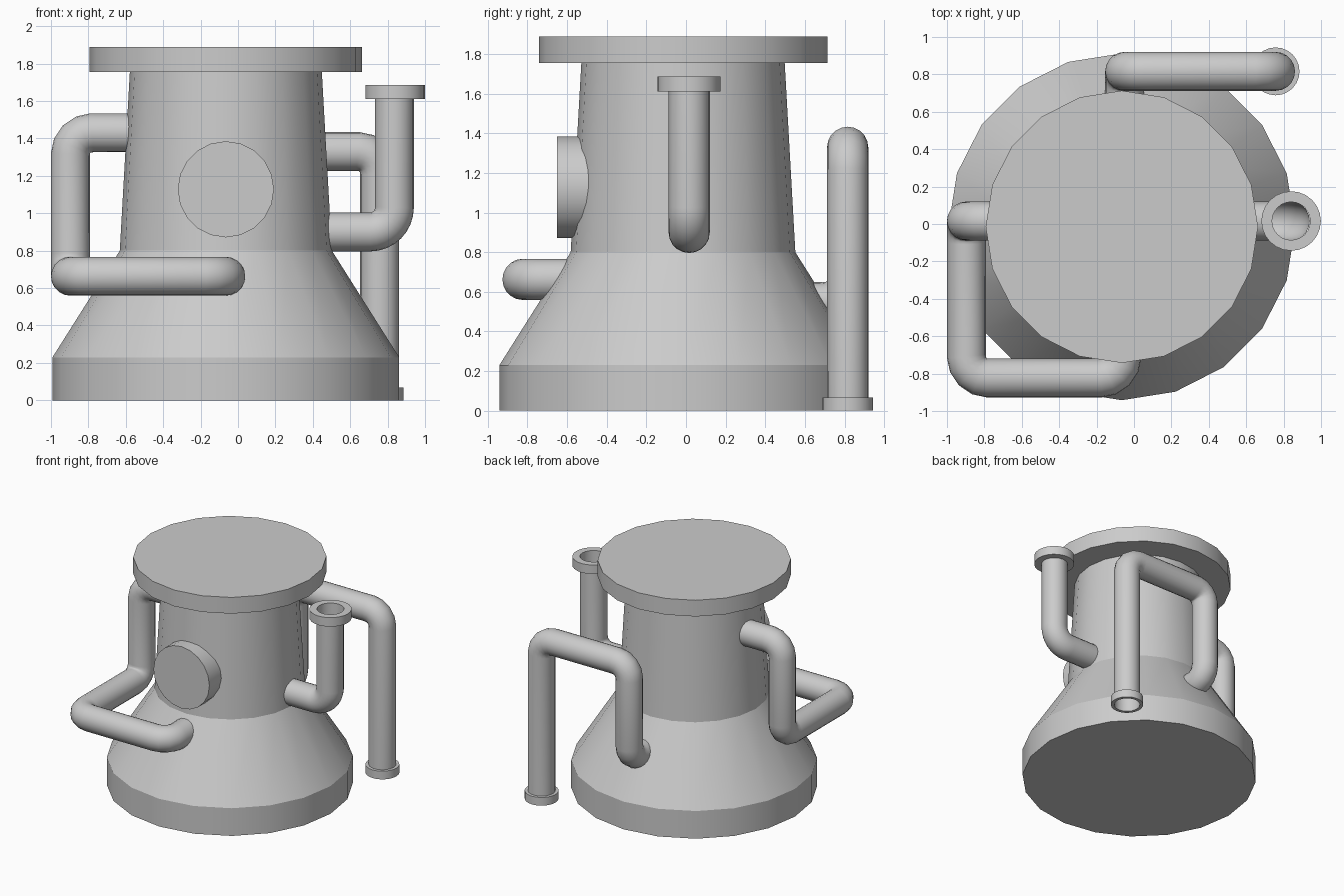
import bpy, bmesh
from math import cos, sin, pi, radians
from mathutils import Vector

if "Cube" in bpy.data.objects:
    bpy.data.objects.remove(bpy.data.objects["Cube"])

CX, CY = -0.065, -0.015      # axis of the main vessel
PIPE_R = 0.104


def finish(ob, angle=25):
    bm = bmesh.new()
    bm.from_mesh(ob.data)
    bmesh.ops.recalc_face_normals(bm, faces=bm.faces)
    bm.to_mesh(ob.data)
    bm.free()
    bpy.ops.object.select_all(action='DESELECT')
    ob.select_set(True)
    bpy.context.view_layer.objects.active = ob
    bpy.ops.object.shade_smooth_by_angle(angle=radians(angle))


def lathe(name, profile, loc, sides=20, ring=False, rot=(0, 0, 0)):
    """Spin (radius, z) points; capped solid, or a closed ring section."""
    bm = bmesh.new()
    loops = [[bm.verts.new((r * cos(2 * pi * i / sides), r * sin(2 * pi * i / sides), z))
              for i in range(sides)] for r, z in profile]
    pairs = list(zip(loops, loops[1:]))
    if ring:
        pairs.append((loops[-1], loops[0]))
    else:
        bm.faces.new(loops[0][::-1])
        bm.faces.new(loops[-1])
    for a, b in pairs:
        for i in range(sides):
            j = (i + 1) % sides
            bm.faces.new((a[i], a[j], b[j], b[i]))
    me = bpy.data.meshes.new(name)
    bm.to_mesh(me)
    bm.free()
    ob = bpy.data.objects.new(name, me)
    bpy.context.collection.objects.link(ob)
    ob.location, ob.rotation_euler = loc, rot
    finish(ob)
    return ob


def pipe(name, corners, bend=0.115, steps=4):
    """Round tube along a path with filleted right-angle corners."""
    c = [Vector(p) for p in corners]
    pts = [c[0]]
    for prev, p, nxt in zip(c, c[1:], c[2:]):
        u, v = (prev - p).normalized(), (nxt - p).normalized()
        centre = p + (u + v) * bend
        for k in range(steps + 1):
            a = pi / 2 * k / steps
            pts.append(centre - v * bend * cos(a) - u * bend * sin(a))
    pts.append(c[-1])
    cu = bpy.data.curves.new(name, 'CURVE')
    cu.dimensions = '3D'
    cu.bevel_depth = PIPE_R
    cu.bevel_resolution = 8
    sp = cu.splines.new('POLY')
    sp.points.add(len(pts) - 1)
    for q, p in zip(sp.points, pts):
        q.co = (*p, 1)
    ob = bpy.data.objects.new(name, cu)
    bpy.context.collection.objects.link(ob)
    bpy.ops.object.select_all(action='DESELECT')
    ob.select_set(True)
    bpy.context.view_layer.objects.active = ob
    bpy.ops.object.convert(target='MESH')
    finish(bpy.context.view_layer.objects.active, 40)


# Main vessel and lid
lathe("vessel_body", [(0.927, 0), (0.927, 0.23), (0.567, 0.80), (0.513, 1.76)], (CX, CY, 0))
lathe("vessel_lid", [(0.728, 1.755), (0.728, 1.89)], (CX, CY, 0))

# Round hatch on the front
lathe("front_hatch", [(0.257, 0), (0.257, 0.27)], (CX, -0.38, 1.128), rot=(pi / 2, 0, 0))

# Pipe from the left side round to the front
pipe("left_pipe", [(-0.45, 0.016, 1.43), (-0.896, 0.016, 1.43), (-0.896, 0.016, 0.663),
                   (-0.896, -0.823, 0.663), (-0.065, -0.823, 0.663), (-0.065, -0.45, 0.663)])

# Upturned inlet on the right
pipe("right_inlet_pipe", [(0.35, 0.016, 0.90), (0.836, 0.016, 0.90), (0.836, 0.016, 1.683)],
     bend=0.13, steps=8)
lathe("right_inlet_collar", [(0.102, 1.612), (0.159, 1.612), (0.159, 1.687), (0.102, 1.687)],
      (0.84, 0.016, 0), 24, ring=True)

# Drain pipe at the back
pipe("back_drain_pipe", [(-0.05, 0.45, 0.545), (-0.05, 0.816, 0.545), (-0.05, 0.816, 1.33),
                         (0.757, 0.816, 1.33), (0.757, 0.816, 0.004)])
lathe("back_drain_collar", [(0.102, 0), (0.128, 0), (0.128, 0.068), (0.102, 0.068)],
      (0.757, 0.816, 0), 24, ring=True)
